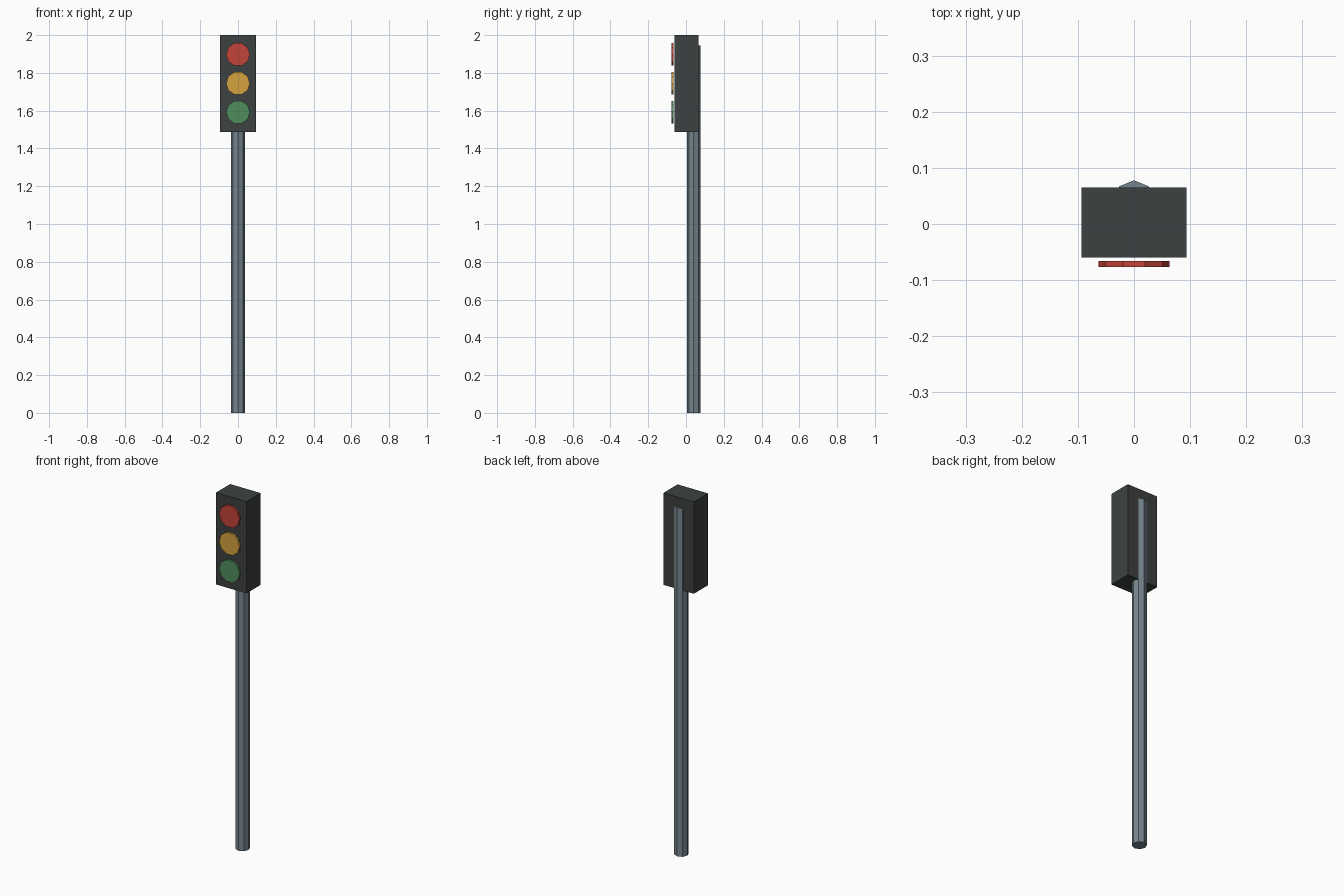
import bpy, math
from mathutils import Matrix

if "Cube" in bpy.data.objects:
    bpy.data.objects.remove(bpy.data.objects["Cube"])


def material(name, colour):
    m = bpy.data.materials.new(name)
    m.diffuse_color = (*colour, 1)
    m.use_nodes = True
    m.node_tree.nodes["Principled BSDF"].inputs["Base Color"].default_value = m.diffuse_color
    return m


def prism(name, sides, radius, depth, location, rotation, mat):
    """Low-poly cylinder; the first vertex lies on the local +y axis before rotation."""
    bpy.ops.mesh.primitive_cylinder_add(vertices=sides, radius=radius, depth=depth)
    ob = bpy.context.object
    ob.name = name
    ob.data.transform(rotation)
    ob.location = location
    ob.data.materials.append(mat)
    return ob


dark = material("dark housing", (0.047, 0.053, 0.053))
steel = material("grey steel", (0.18, 0.235, 0.27))
red = material("red lens", (0.54, 0.058, 0.04))
amber = material("amber lens", (0.66, 0.36, 0.05))
green = material("green lens", (0.08, 0.27, 0.105))

# Octagonal pole, running up behind the housing
POLE_TOP = 1.945
prism("pole", 8, 0.037, POLE_TOP, (0, 0.041, POLE_TOP / 2), Matrix.Identity(4), steel)

# Signal housing
bpy.ops.mesh.primitive_cube_add(size=1)
housing = bpy.context.object
housing.name = "housing"
housing.data.transform(Matrix.Diagonal((0.188, 0.125, 0.513, 1)))
housing.location = (0, 0.0025, 2 - 0.513 / 2)
housing.data.materials.append(dark)

# Three ten-sided lens discs, standing just clear of the front, a corner at each side
turn = Matrix.Rotation(math.pi / 2, 4, 'X') @ Matrix.Rotation(math.pi / 2, 4, 'Z')
for i, (name, mat) in enumerate((("red_lens", red), ("amber_lens", amber), ("green_lens", green))):
    prism(name, 10, 0.063, 0.011, (0, -0.0715, 1.898 - 0.153 * i), turn, mat)
